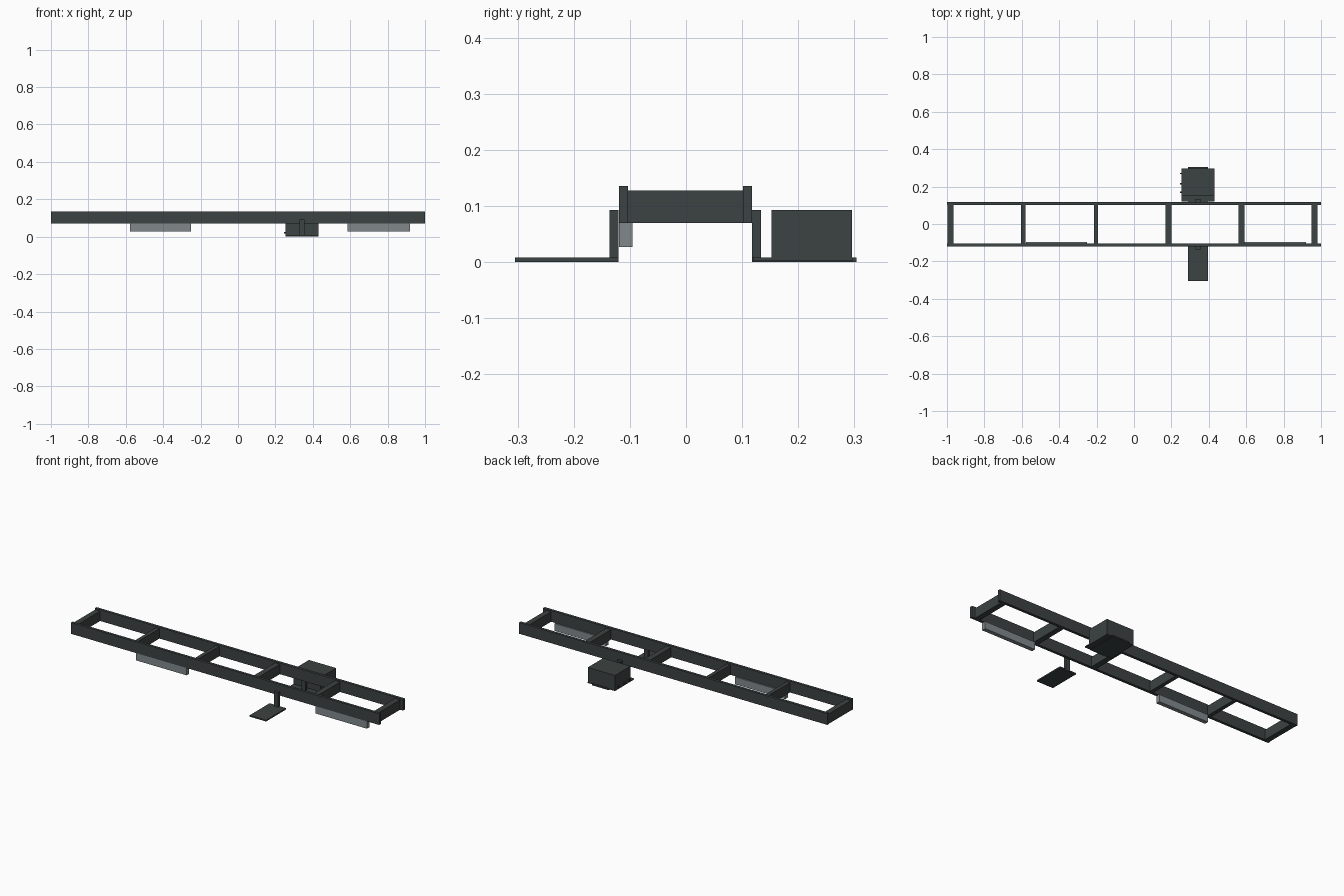
import bpy

cube = bpy.data.objects.get("Cube")
if cube:
    bpy.data.objects.remove(cube, do_unlink=True)


def material(name, rgb):
    m = bpy.data.materials.new(name)
    m.use_nodes = True
    m.diffuse_color = (*rgb, 1)
    m.node_tree.nodes["Principled BSDF"].inputs["Base Color"].default_value = (*rgb, 1)
    return m


DARK = material("dark grey steel", (0.045, 0.055, 0.054))
SILVER = material("silver grey metal", (0.22, 0.25, 0.26))


def box(name, x, y, z, mat=DARK):
    """Box spanning the given (low, high) range on each axis."""
    bpy.ops.mesh.primitive_cube_add(size=1, location=[sum(r) / 2 for r in (x, y, z)])
    ob = bpy.context.object
    ob.name = name
    ob.scale = [r[1] - r[0] for r in (x, y, z)]
    bpy.ops.object.transform_apply(location=False, rotation=False, scale=True)
    ob.data.materials.append(mat)
    return ob


# Long side rails
for name, y in (("right_rail", (-0.119, -0.103)), ("left_rail", (0.102, 0.118))):
    box(name, (-1, 1), y, (0.07, 0.136))

# Cross members between the rails
for i, x in enumerate((-0.982, -0.592, -0.204, 0.184, 0.574, 0.964)):
    half = 0.016 if i in (0, 3, 4, 5) else 0.011
    box(f"cross_member_{i + 1}", (x - half, x + half), (-0.103, 0.102), (0.07, 0.128))

# Light metal tanks under the front rail
for name, x in (("rear_tank", (-0.577, -0.25)), ("front_tank", (0.585, 0.92))):
    box(name, x, (-0.119, -0.095), (0.027, 0.07), SILVER)

# Hanging brackets, each a post with a foot plate
for name, post, foot in (("front", (-0.136, -0.12), (-0.305, -0.12)),
                         ("back", (0.118, 0.134), (0.118, 0.304))):
    box(name + "_bracket_post", (0.33, 0.355), post, (0, 0.093))
    box(name + "_bracket_foot", (0.289, 0.396), foot, (0, 0.008))

# Battery box on its tray, with side studs
box("battery_tray", (0.253, 0.43), (0.119, 0.297), (0.002, 0.008))
box("battery_box", (0.253, 0.43), (0.152, 0.296), (0.008, 0.093))
for i, y in enumerate((0.17, 0.215, 0.27)):
    box(f"battery_stud_{i + 1}", (0.246, 0.253), (y - 0.004, y + 0.004), (0.016, 0.024))
